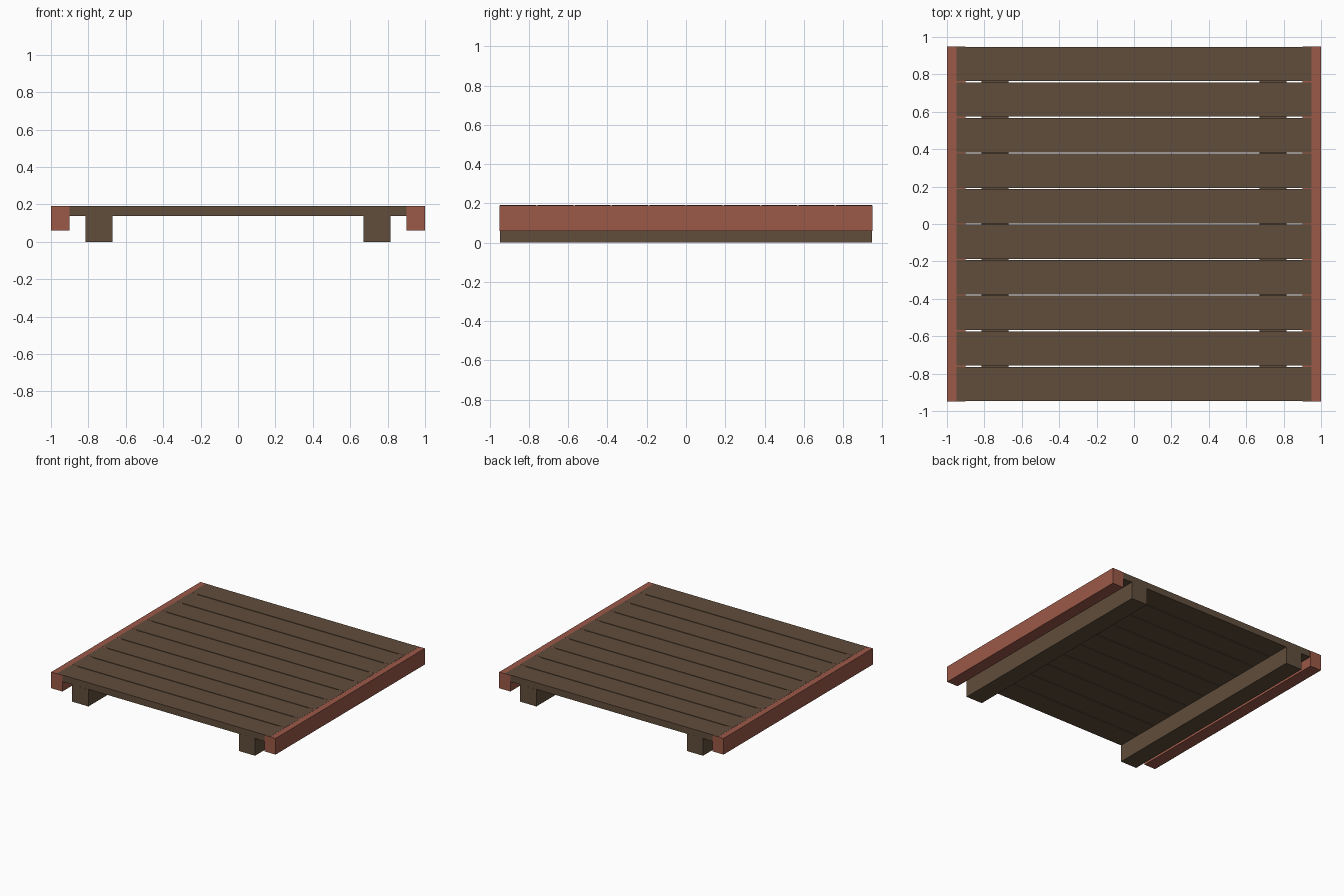
import bpy

if "Cube" in bpy.data.objects:
    bpy.data.objects.remove(bpy.data.objects["Cube"])


def material(name, rgb):
    m = bpy.data.materials.new(name)
    m.diffuse_color = (*rgb, 1)
    m.use_nodes = True
    m.node_tree.nodes["Principled BSDF"].inputs["Base Color"].default_value = m.diffuse_color
    return m


def box(name, x, y, z, mat):
    # Box from (min, max) ranges on each axis
    bpy.ops.mesh.primitive_cube_add(size=1, location=[(a + b) / 2 for a, b in (x, y, z)])
    o = bpy.context.object
    o.name = name
    o.scale = [b - a for a, b in (x, y, z)]
    bpy.ops.object.transform_apply(location=False, rotation=False, scale=True)
    o.data.materials.append(mat)
    return o


wood = material("brown_wood", (0.12, 0.075, 0.045))
red = material("red_paint", (0.33, 0.10, 0.065))

# Ten deck planks with narrow gaps, lapping halfway over the side rails
PITCH, GAP = 0.19, 0.007
for i in range(10):
    y0 = -0.95 + i * PITCH
    box(f"deck_plank_{i + 1}", (-0.95, 0.95),
        (y0 + GAP / 2, y0 + PITCH - GAP / 2), (0.138, 0.191), wood)

# Side rails and support runners, one pair per side
for side, s in (("left", -1), ("right", 1)):
    box(f"{side}_rail", sorted((s * 0.90, s * 1.0)), (-0.95, 0.95), (0.06, 0.19), red)
    box(f"{side}_runner", sorted((s * 0.67, s * 0.815)), (-0.947, 0.947), (0, 0.139), wood)
